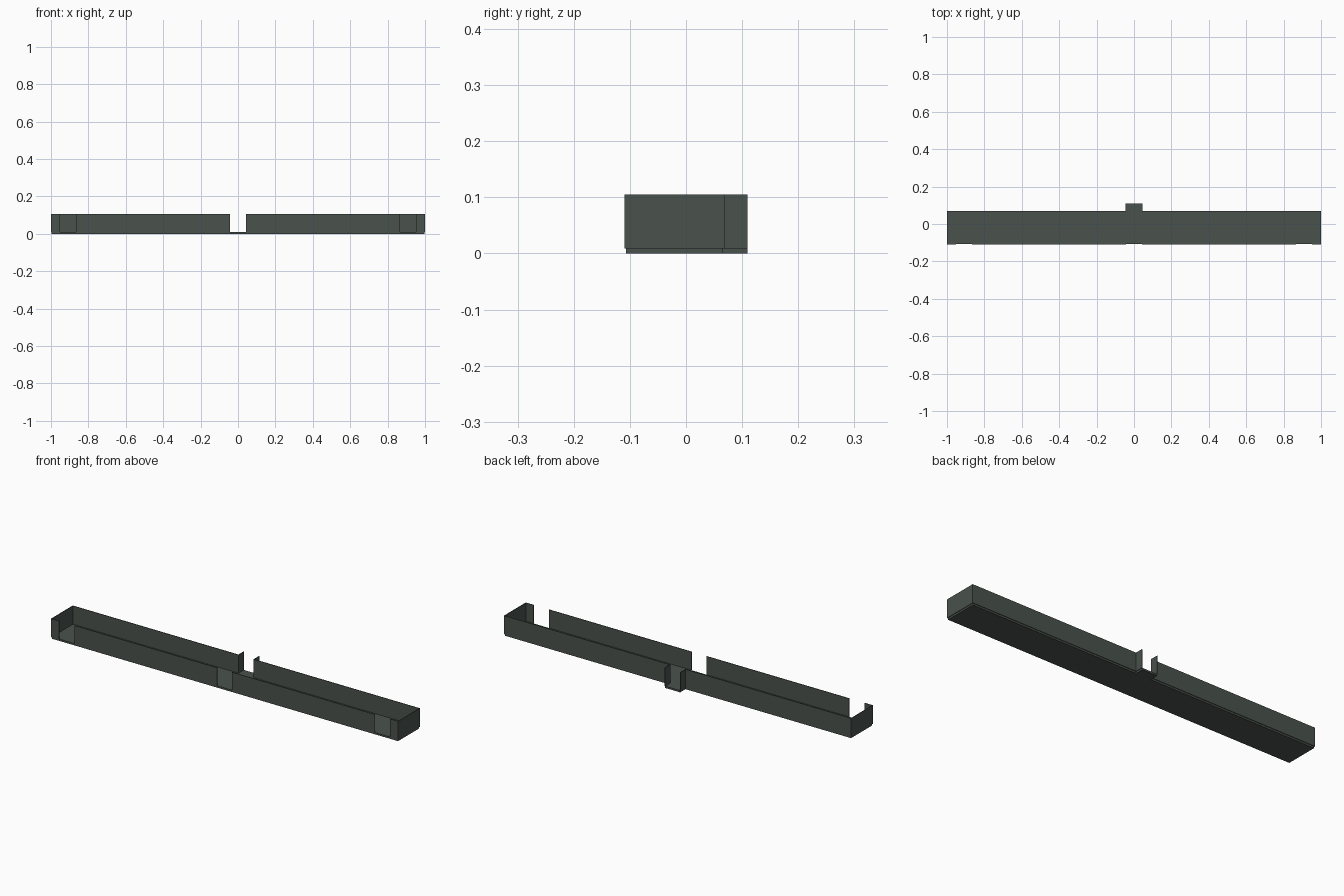
import bpy, bmesh

if "Cube" in bpy.data.objects:
    bpy.data.objects.remove(bpy.data.objects["Cube"])

mat = bpy.data.materials.new("dark grey green")
mat.diffuse_color = (0.068, 0.085, 0.074, 1)
mat.use_nodes = True
mat.node_tree.nodes["Principled BSDF"].inputs["Base Color"].default_value = mat.diffuse_color

T = 0.003                 # wall thickness
Z0, Z1 = 0.009, 0.105     # wall bottom and top
YF, YB, YA = -0.11, 0.069, 0.11   # front wall, back wall, alcove end
GAP = 0.043               # half width of the centre opening


def finish(name, bm):
    bmesh.ops.recalc_face_normals(bm, faces=bm.faces)
    me = bpy.data.meshes.new(name)
    bm.to_mesh(me)
    bm.free()
    me.materials.append(mat)
    ob = bpy.data.objects.new(name, me)
    bpy.context.collection.objects.link(ob)
    return ob


def prism(name, pts, z0, z1):
    """Extrude a plan outline from z0 to z1."""
    bm = bmesh.new()
    f = bm.faces.new([bm.verts.new((x, y, z0)) for x, y in pts])
    ext = bmesh.ops.extrude_face_region(bm, geom=[f])
    for v in ext["geom"]:
        if isinstance(v, bmesh.types.BMVert):
            v.co.z = z1
    return finish(name, bm)


def rect(x0, x1, y0, y1):
    return [(x0, y0), (x1, y0), (x1, y1), (x0, y1)]


# floor slab with the centre tab that forms the alcove floor
e, f, b = 1 - T, YF + T, YB - T
prism("floor_slab", [(-e, f), (e, f), (e, b), (GAP, b), (GAP, YA),
                     (-GAP, YA), (-GAP, b), (-e, b)], 0, 0.0095)

for s, side in ((-1, "left"), (1, "right")):
    # end wall wrapping round the front corner, the back wall and the alcove side
    pts = [(0.953, YF), (1, YF), (1, YB), (GAP + T, YB), (GAP + T, YA), (GAP, YA),
           (GAP, YB - T), (1 - T, YB - T), (1 - T, YF + T), (0.953, YF + T)]
    prism(side + "_outer_wall", [(s * x, y) for x, y in pts], Z0, Z1)
    # long front wall between the doorways
    pts = rect(GAP, 0.865, YF, YF + T)
    prism(side + "_front_wall", [(s * x, y) for x, y in pts], Z0, Z1)
